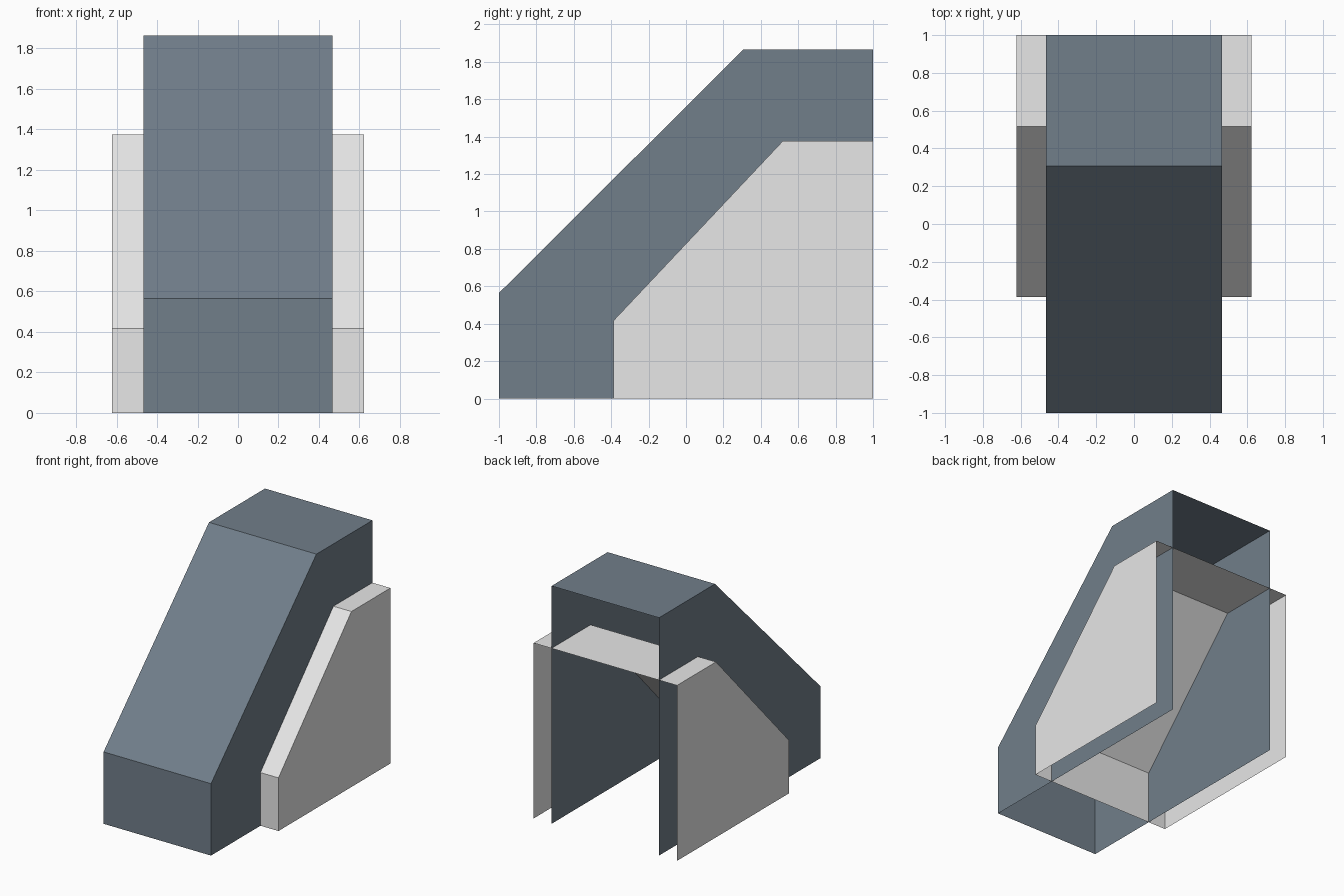
import bpy
import bmesh
from mathutils import Vector

if "Cube" in bpy.data.objects:
    bpy.data.objects.remove(bpy.data.objects["Cube"])


def material(name, rgb):
    m = bpy.data.materials.new(name)
    m.diffuse_color = (*rgb, 1.0)
    m.use_nodes = True
    m.node_tree.nodes["Principled BSDF"].inputs["Base Color"].default_value = m.diffuse_color
    return m


def open_hood(name, profile, half_width, mat):
    """Sheet shell from a (y, z) profile: open at the back and underneath."""
    bm = bmesh.new()
    left = [bm.verts.new((-half_width, y, z)) for y, z in profile]
    right = [bm.verts.new((half_width, y, z)) for y, z in profile]
    # side walls
    bm.faces.new(left)
    bm.faces.new(right)
    # front, slope and top panels
    for i in range(3):
        bm.faces.new((left[i], left[i + 1], right[i + 1], right[i]))
    # point every face outwards
    bm.normal_update()
    inside = Vector((0, 0.5, 0.4))
    for f in bm.faces:
        if f.normal.dot(f.calc_center_median() - inside) < 0:
            f.normal_flip()
    mesh = bpy.data.meshes.new(name)
    bm.to_mesh(mesh)
    bm.free()
    mesh.materials.append(mat)
    obj = bpy.data.objects.new(name, mesh)
    bpy.context.collection.objects.link(obj)
    return obj


slate = material("slate_blue", (0.165, 0.21, 0.255))
pale = material("pale_grey", (0.8, 0.8, 0.8))

# tall narrow hood
open_hood("main_hood",
          [(-1, 0), (-1, 0.564), (0.306, 1.865), (1, 1.865), (1, 0)],
          0.466, slate)

# lower, wider hood passing through it
open_hood("side_hood",
          [(-0.387, 0), (-0.387, 0.417), (0.517, 1.376), (1, 1.376), (1, 0)],
          0.622, pale)
